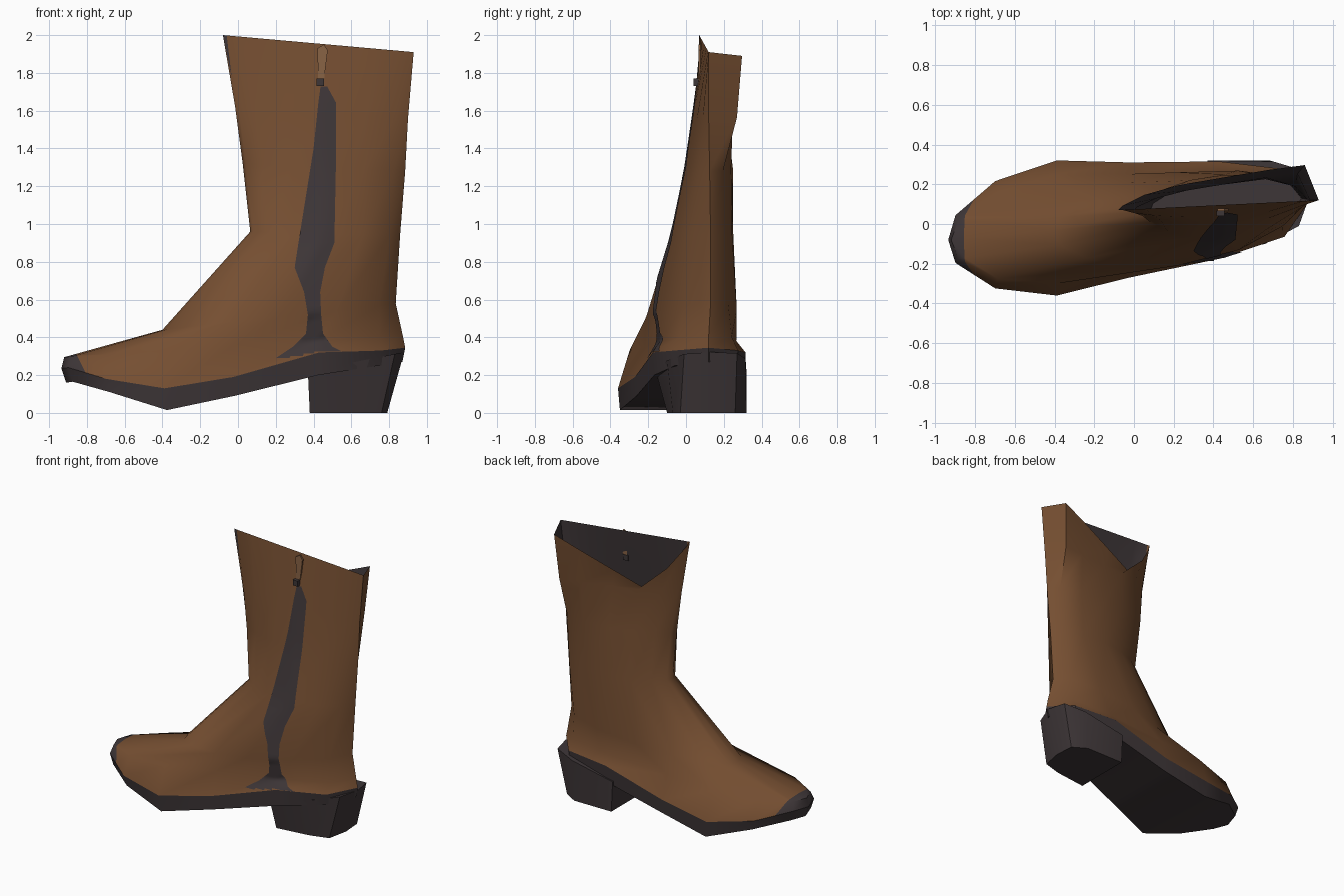
import bpy, bmesh, math
from mathutils import Vector
from mathutils.bvhtree import BVHTree

old = bpy.data.objects.get("Cube")
if old:
    bpy.data.objects.remove(old, do_unlink=True)


def material(name, rgb):
    m = bpy.data.materials.new(name)
    m.use_nodes = True
    m.diffuse_color = (*rgb, 1)
    bsdf = m.node_tree.nodes["Principled BSDF"]
    bsdf.inputs["Base Color"].default_value = (*rgb, 1)
    bsdf.inputs["Roughness"].default_value = 0.8
    return m


leather = material("brown leather", (0.178, 0.077, 0.031))
rubber = material("dark grey", (0.048, 0.037, 0.039))
tan = material("light tan", (0.25, 0.125, 0.06))

# Stations along the length of every ring, and half-width profiles
T = (0.02, 0.13, 0.3, 0.5, 0.75, 0.93)
FOOT = (0.12, 0.27, 0.34, 0.29, 0.245, 0.17)
LEG = (0.3, 0.62, 0.9, 1, 0.85, 0.5)
RIM = (0.02, 0.07, 0.11, 0.135, 0.165, 0.18)


def scaled(profile, k):
    return [w * k for w in profile]


def ring(front, back, right, left, right_z=None, left_z=None):
    """Closed ring: front tip, right side, back tip, left side."""
    a, b = Vector(front), Vector(back)

    def side(widths, sign, zs):
        pts = []
        for i, (t, w) in enumerate(zip(T, widths)):
            p = a.lerp(b, t) + Vector((0, sign * w, 0))
            if zs:
                p.z = zs[i]
            pts.append(p)
        return pts
    return [a] + side(right, -1, right_z) + [b] + side(left, 1, left_z)[::-1]


def loft(bm, rings, cap_bottom=False, cap_top=False):
    rows = [[bm.verts.new(p) for p in r] for r in rings]
    n = len(rows[0])
    for lo, hi in zip(rows, rows[1:]):
        for i in range(n):
            j = (i + 1) % n
            bm.faces.new((lo[i], lo[j], hi[j], hi[i]))
    for use, row in ((cap_bottom, rows[0]), (cap_top, rows[-1])):
        if use:
            for i in range(n // 2):
                quad = [row[i], row[i + 1], row[n - i - 1], row[(n - i) % n]]
                bm.faces.new(list(dict.fromkeys(quad)))
    bm.normal_update()


def finish(name, bm, mats, angle=40):
    mesh = bpy.data.meshes.new(name)
    bm.to_mesh(mesh)
    bm.free()
    ob = bpy.data.objects.new(name, mesh)
    bpy.context.collection.objects.link(ob)
    for m in mats:
        mesh.materials.append(m)
    bpy.ops.object.select_all(action="DESELECT")
    ob.select_set(True)
    bpy.context.view_layer.objects.active = ob
    bpy.ops.object.shade_smooth_by_angle(angle=math.radians(angle))
    return ob


# Sole: ground line and welt line share the foot outline
ground_z = (0.165, 0.11, 0.015, 0.09, 0.2, 0.25)
welt_z = (0.24, 0.18, 0.13, 0.19, 0.32, 0.33)
ground = ring((-0.91, -0.08, 0.16), (0.87, 0.12, 0.27),
              scaled(FOOT, 0.97), scaled(FOOT, 0.97), ground_z, ground_z)
welt = ring((-0.935, -0.08, 0.235), (0.885, 0.12, 0.345), FOOT, FOOT, welt_z, welt_z)
bm = bmesh.new()
loft(bm, [ground, welt], cap_bottom=True)
bmesh.ops.recalc_face_normals(bm, faces=bm.faces)
finish("sole", bm, [rubber])

# Upper: foot, ankle and shaft in one lofted skin
rim_z = (1.96, 1.8, 1.64, 1.72, 1.82, 1.89)
rim = ring((-0.08, 0.07, 2), (0.93, 0.12, 1.91), [0] * 6, RIM, None, rim_z)
collar_ends = (-0.015, 0.07, 1.62), (0.9, 0.12, 1.56)
calf_ends = (0.025, 0.07, 1.32), (0.885, 0.125, 1.28)
ankle_ends = (0.065, 0.06, 0.96), (0.858, 0.13, 0.94)
collar = ring(*collar_ends, scaled(LEG, 0.055), scaled(RIM, 0.85))
calf = ring(*calf_ends, scaled(LEG, 0.1), scaled(LEG, 0.15))
ankle = ring(*ankle_ends, scaled(LEG, 0.17), scaled(LEG, 0.155))
instep = ring((-0.4, -0.03, 0.44), (0.835, 0.13, 0.58),
              scaled(LEG, 0.26), scaled(LEG, 0.21))
vamp = ring((-0.92, -0.08, 0.295), (0.872, 0.12, 0.41),
            scaled(FOOT, 0.82), scaled(FOOT, 0.8))
bm = bmesh.new()
loft(bm, [welt, vamp, instep, ankle, calf, collar, rim])
# Cut the toe cap line and colour everything in front of it
cut_point, cut_normal = Vector((-0.85, 0, 0.3)), Vector((1, 0, 0.5))
bmesh.ops.bisect_plane(bm, geom=bm.verts[:] + bm.edges[:] + bm.faces[:],
                       plane_co=cut_point, plane_no=cut_normal)
for f in bm.faces:
    f.material_index = int((f.calc_center_median() - cut_point).dot(cut_normal) < 0)
skin = BVHTree.FromBMesh(bm)
finish("upper", bm, [leather, rubber], 50)

# Lining: slightly narrower shell inside the shaft
bm = bmesh.new()
inset = Vector((0.015, 0, 0))


def inner(ends, right, left):
    return ring(Vector(ends[0]) + inset, Vector(ends[1]) - inset, right, left)


loft(bm, [inner(ankle_ends, scaled(LEG, 0.155), scaled(LEG, 0.14)),
          inner(calf_ends, scaled(LEG, 0.085), scaled(LEG, 0.135)),
          inner(collar_ends, scaled(LEG, 0.042), scaled(RIM, 0.76)), rim],
     cap_bottom=True)
bmesh.ops.reverse_faces(bm, faces=bm.faces)
finish("lining", bm, [rubber], 50)

# Heel block tapering towards the ground
heel_top = [(0.37, -0.16), (0.66, -0.1), (0.83, -0.01), (0.88, 0.13),
            (0.85, 0.27), (0.7, 0.315), (0.37, 0.32)]
heel_base = [(0.38, -0.1), (0.62, -0.07), (0.76, -0.03), (0.79, 0.12),
             (0.78, 0.26), (0.68, 0.32), (0.38, 0.32)]
bm = bmesh.new()
low = [bm.verts.new((x, y, 0)) for x, y in heel_base]
high = [bm.verts.new((x, y, 0.22 + 0.2 * (x - 0.37))) for x, y in heel_top]
bm.faces.new(low)
bm.faces.new(high)
for i in range(len(low)):
    j = (i + 1) % len(low)
    bm.faces.new((low[i], low[j], high[j], high[i]))
bmesh.ops.recalc_face_normals(bm, faces=bm.faces)
finish("heel", bm, [rubber])

# Zip panel: thin strip laid on the side of the shaft (height, x from, x to)
outline = [(0.29, 0.2, 0.62), (0.35, 0.29, 0.5), (0.42, 0.36, 0.45),
           (0.52, 0.37, 0.44), (0.64, 0.35, 0.435), (0.77, 0.3, 0.46),
           (0.9, 0.32, 0.51), (1.4, 0.4, 0.52), (1.64, 0.425, 0.52),
           (1.75, 0.44, 0.46)]
bm = bmesh.new()
rows = []
for (z0, a0, b0), (z1, a1, b1) in zip(outline, outline[1:]):
    for s in range(5):
        k = s / 5
        z, a, b = z0 + (z1 - z0) * k, a0 + (a1 - a0) * k, b0 + (b1 - b0) * k
        row = []
        for c in range(7):
            x = a + (b - a) * c / 6
            hit = skin.ray_cast(Vector((x, -2, z)), Vector((0, 1, 0)))[0]
            row.append(bm.verts.new((x, hit.y - 0.006, z)) if hit else None)
        rows.append(row)
for lo, hi in zip(rows, rows[1:]):
    for c in range(6):
        quad = (lo[c], lo[c + 1], hi[c + 1], hi[c])
        if all(quad):
            bm.faces.new(quad)
finish("zip_panel", bm, [rubber], 60)


# Zip slider and pull tab
def plate(name, corners, y, depth, mat):
    bm = bmesh.new()
    f = bm.faces.new([bm.verts.new((x, y, z)) for x, z in corners])
    new = bmesh.ops.extrude_face_region(bm, geom=[f])["geom"]
    moved = [v for v in new if isinstance(v, bmesh.types.BMVert)]
    bmesh.ops.translate(bm, verts=moved, vec=(0, depth, 0))
    bmesh.ops.recalc_face_normals(bm, faces=bm.faces)
    finish(name, bm, [mat], 30)


plate("zip_slider", [(0.415, 1.73), (0.455, 1.73), (0.455, 1.77), (0.415, 1.77)],
      0.04, 0.04, rubber)
plate("pull_tab", [(0.425, 1.76), (0.455, 1.76), (0.475, 1.92), (0.455, 1.95),
                   (0.42, 1.93)], 0.065, 0.012, tan)
